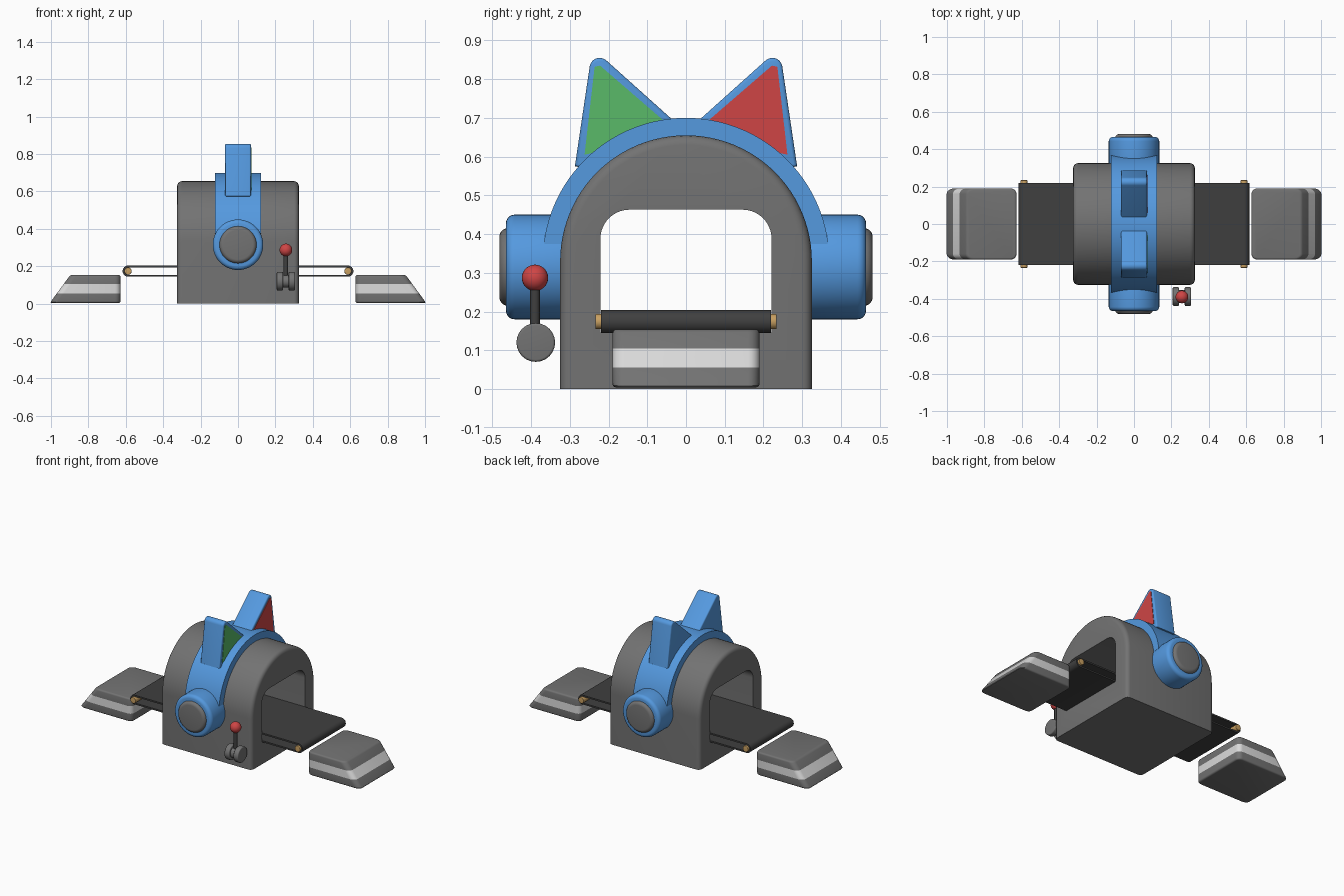
import bpy, bmesh, math
from mathutils import Vector, Matrix

if "Cube" in bpy.data.objects:
    bpy.data.objects.remove(bpy.data.objects["Cube"])


def mat(name, *c):
    m = bpy.data.materials.new(name)
    m.diffuse_color = (*c, 1)
    m.use_nodes = True
    m.node_tree.nodes["Principled BSDF"].inputs["Base Color"].default_value = m.diffuse_color
    return m


GREY = mat("mid grey", .17, .17, .17)
DARK = mat("dark rubber", .05, .05, .05)
LIGHT = mat("light grey", .70, .70, .70)
BLUE = mat("blue", .09, .32, .74)
RED = mat("red", .62, .06, .06)
GREEN = mat("green", .10, .49, .14)
GOLD = mat("brass", .58, .35, .12)


def arc(cx, cz, r, a0, a1, n):
    return [(cx + r * math.cos(math.radians(a0 + (a1 - a0) * i / n)),
             cz + r * math.sin(math.radians(a0 + (a1 - a0) * i / n))) for i in range(n + 1)]


def bevel_edges(bm, edges, width, seg=4):
    bmesh.ops.bevel(bm, geom=edges, offset=width, segments=seg, profile=.5,
                    affect='EDGES', clamp_overlap=True)


def finish(bm, name, *mats):
    bmesh.ops.recalc_face_normals(bm, faces=bm.faces)
    me = bpy.data.meshes.new(name)
    bm.to_mesh(me)
    bm.free()
    ob = bpy.data.objects.new(name, me)
    bpy.context.collection.objects.link(ob)
    for m in mats:
        me.materials.append(m)
    smooth(ob)
    return ob


def smooth(ob):
    bpy.ops.object.select_all(action='DESELECT')
    ob.select_set(True)
    bpy.context.view_layer.objects.active = ob
    bpy.ops.object.shade_smooth_by_angle(angle=math.radians(32))


def prism(pts, t0, t1, axis='x'):
    """Extrude a 2D outline (horizontal, z) along x or y."""
    bm = bmesh.new()
    put = (lambda p, t: (t, p[0], p[1])) if axis == 'x' else (lambda p, t: (p[0], t, p[1]))
    a = [bm.verts.new(put(p, t0)) for p in pts]
    b = [bm.verts.new(put(p, t1)) for p in pts]
    bm.faces.new(a)
    bm.faces.new(b)
    n = len(pts)
    for i in range(n):
        j = (i + 1) % n
        bm.faces.new((a[i], a[j], b[j], b[i]))
    bmesh.ops.recalc_face_normals(bm, faces=bm.faces)
    return bm


def cylinder(name, centre, r, length, axis, m, bevel=0, seg=48):
    bm = bmesh.new()
    rot = Matrix.Rotation(math.pi / 2, 4, 'X' if axis == 'y' else 'Y')
    if axis == 'z':
        rot = Matrix()
    bmesh.ops.create_cone(bm, cap_ends=True, segments=seg, radius1=r, radius2=r, depth=length,
                          matrix=Matrix.Translation(centre) @ rot)
    if bevel:
        bevel_edges(bm, [e for e in bm.edges if e.calc_face_angle(0) > 1], bevel, 5)
    return finish(bm, name, m)


# Arched housing with a rounded tunnel along x
bm = prism([(-.325, 0), (.325, 0)] + arc(0, .33, .325, 0, 180, 48), -.325, .325)
bevel_edges(bm, [e for e in bm.edges
                 if abs(e.verts[0].co.x - e.verts[1].co.x) < 1e-5
                 and max(v.co.z for v in e.verts) > .01], .025)
housing = finish(bm, "housing", GREY)
bm = prism([(-.221, .146), (.221, .146)] + arc(.146, .388, .075, 0, 90, 10)
           + arc(-.146, .388, .075, 90, 180, 10), -.5, .5)
cutter = finish(bm, "tunnel_cutter", GREY)
cutter.hide_render = True
mod = housing.modifiers.new("tunnel", 'BOOLEAN')
mod.operation, mod.object, mod.solver = 'DIFFERENCE', cutter, 'EXACT'
bpy.context.view_layer.objects.active = housing
bpy.ops.object.modifier_apply(modifier="tunnel")
bpy.data.objects.remove(cutter)
smooth(housing)

# Blue band over the arch
finish(prism(arc(0, .33, .37, 7, 173, 48) + arc(0, .33, .312, 172, 8, 48), -.122, .122),
       "arch_band", BLUE)

# Side hubs with caps, ears with coloured panels on the +x face
for s, side, colour in ((-1, "front", GREEN), (1, "back", RED)):
    cylinder(side + "_hub", (0, s * .3825, .315), .135, .165, 'y', BLUE, .022)
    cylinder(side + "_hub_cap", (0, s * .441, .315), .1, .082, 'y', GREY, .022)
    ear = arc(-.223, .829, .026, 48, 171, 10) + [(-.287, .575), (-.2, .56), (-.03, .67), (-.03, .691)]
    bm = prism([(-s * y, z) for y, z in ear], -.069, .069)
    bevel_edges(bm, [e for e in bm.edges if abs(e.verts[0].co.x - e.verts[1].co.x) < 1e-5], .008, 3)
    finish(bm, side + "_ear", BLUE)
    panel = [(-.236, .832), (-.222, .835), (-.06, .695), (-.1, .64), (-.262, .605)]
    finish(prism([(-s * y, z) for y, z in panel], .066, .0715), side + "_ear_panel", colour)

# Conveyor belt: hollow loop
bm = bmesh.new()
rings = []
for r, y in ((.03, -.22), (.03, .22), (.02, .22), (.02, -.22)):
    loop = arc(.587, .174, r, -90, 90, 12) + arc(-.587, .174, r, 90, 270, 12)
    rings.append([bm.verts.new((x, y, z)) for x, z in loop])
n = len(rings[0])
for k in range(4):
    a, b = rings[k], rings[(k + 1) % 4]
    for i in range(n):
        j = (i + 1) % n
        bm.faces.new((a[i], a[j], b[j], b[i]))
finish(bm, "conveyor_belt", DARK)

# Rollers and end ramps
for s, side in ((-1, "left"), (1, "right")):
    cylinder(side + "_roller", (s * .588, 0, .174), .0195, .468, 'y', GOLD, .003, 24)
    bm = prism([(s * .628, .004), (s * 1.006, .004), (s * .896, .154), (s * .628, .154)],
               -.19, .19, 'y')
    bevel_edges(bm, [e for e in bm.edges if abs(e.verts[0].co.z - e.verts[1].co.z) > .1], .03, 5)
    bevel_edges(bm, [e for e in bm.edges if abs(e.verts[0].co.z - e.verts[1].co.z) < 1e-4], .01, 3)
    for h in (.055, .104):
        bmesh.ops.bisect_plane(bm, geom=bm.verts[:] + bm.edges[:] + bm.faces[:],
                               plane_co=(0, 0, h), plane_no=(0, 0, 1))
    for f in bm.faces:
        z = f.calc_center_median().z
        f.material_index = 1 if .056 < z < .103 and abs(f.normal.z) < .9 else 0
    finish(bm, side + "_ramp", GREY, LIGHT)

# Control lever: two discs on a core, stick and ball
for x, side in ((.224, "left"), (.288, "right")):
    cylinder(side + "_lever_disc", (x, -.388, .12), .05, .034, 'x', GREY, .006, 24)
cylinder("lever_core", (.256, -.388, .12), .034, .09, 'x', GREY, 0, 24)
cylinder("lever_stick", (.256, -.39, .2), .0125, .14, 'z', DARK, 0, 16)
bm = bmesh.new()
bmesh.ops.create_uvsphere(bm, u_segments=24, v_segments=14, radius=.034,
                          matrix=Matrix.Translation((.256, -.39, .287)))
finish(bm, "lever_ball", RED)
